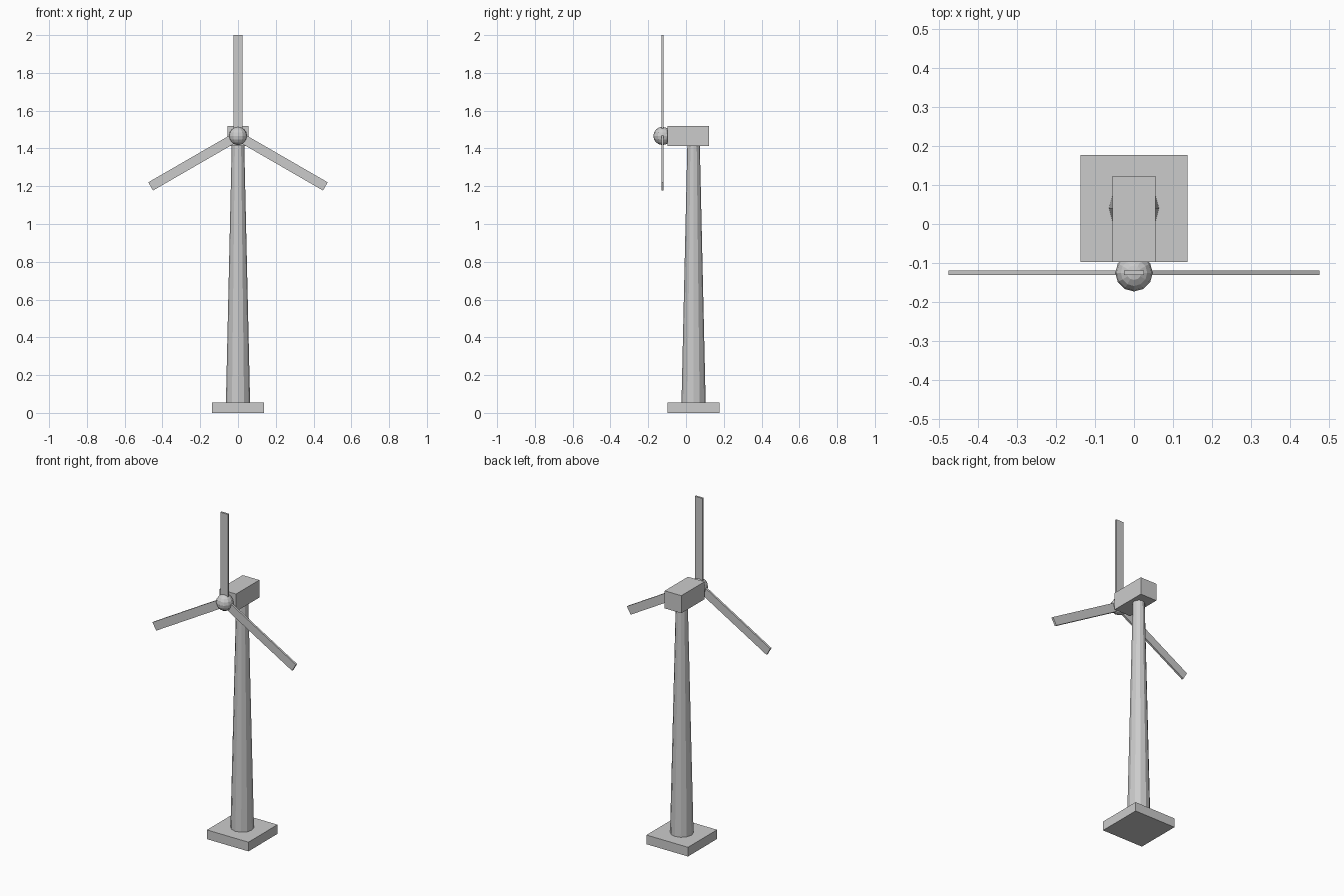
import bpy, math
from mathutils import Matrix, Vector

if "Cube" in bpy.data.objects:
    bpy.data.objects.remove(bpy.data.objects["Cube"])

grey = bpy.data.materials.new("light grey")
grey.diffuse_color = (0.6, 0.6, 0.6, 1)
grey.use_nodes = True
grey.node_tree.nodes["Principled BSDF"].inputs["Base Color"].default_value = grey.diffuse_color


def finish(name):
    ob = bpy.context.object
    ob.name = name
    ob.data.materials.append(grey)
    return ob


def box(name, size, centre):
    bpy.ops.mesh.primitive_cube_add(size=1)
    ob = finish(name)
    ob.data.transform(Matrix.Translation(centre) @ Matrix.Diagonal((*size, 1)))
    return ob


TOWER_Y = 0.04
HUB = Vector((0, -0.125, 1.466))

# square foundation
box("foundation", (0.275, 0.275, 0.055), (0, TOWER_Y, 0.0275))

# tapered tower
bpy.ops.mesh.primitive_cone_add(vertices=12, radius1=0.064, radius2=0.033, depth=1.365,
                                location=(0, TOWER_Y, 0.055 + 1.365 / 2))
finish("tower")

# generator housing
box("nacelle", (0.11, 0.22, 0.105), (0, 0.013, 1.466))

# rotor hub
bpy.ops.mesh.primitive_uv_sphere_add(segments=12, ring_count=8, radius=0.048, location=HUB)
finish("hub")

# three flat blades around the hub
for i in range(3):
    blade = box(f"blade_{i + 1}", (0.05, 0.012, 0.534), (0, 0, 0.267))
    blade.location = HUB
    blade.rotation_euler.y = i * math.tau / 3
